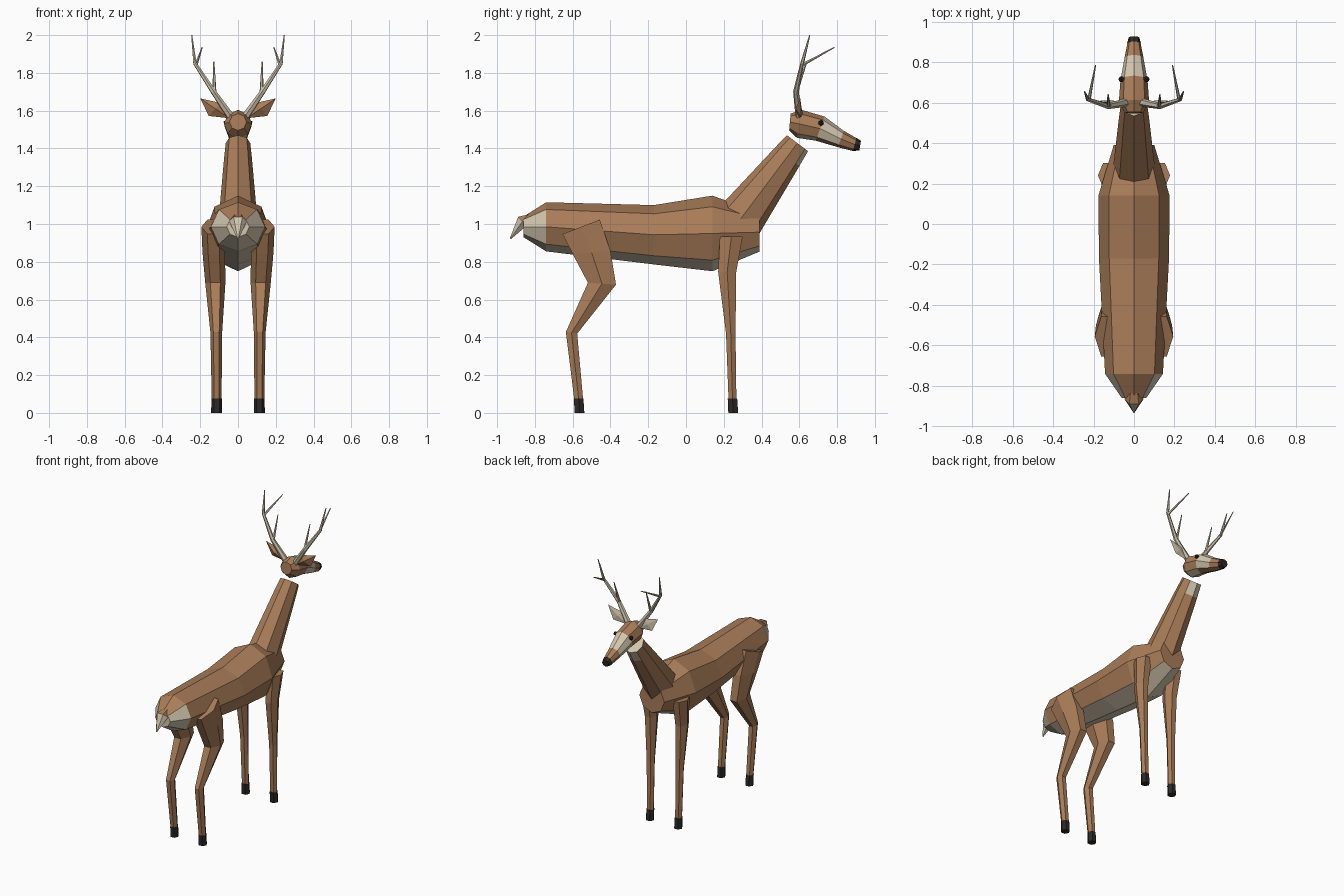
import bpy, bmesh, math
from mathutils import Vector

if "Cube" in bpy.data.objects:
    bpy.data.objects.remove(bpy.data.objects["Cube"])


def mat(name, rgb):
    m = bpy.data.materials.new(name)
    m.diffuse_color = (*rgb, 1)
    m.use_nodes = True
    m.node_tree.nodes["Principled BSDF"].inputs["Base Color"].default_value = m.diffuse_color
    return m


BROWN = mat("brown coat", (0.40, 0.205, 0.10))
CREAM = mat("cream fur", (0.66, 0.57, 0.43))
BLACK = mat("dark hoof", (0.025, 0.022, 0.02))
BONE = mat("antler bone", (0.60, 0.53, 0.40))


def add_object(name, data, mats, mirror=False):
    ob = bpy.data.objects.new(name, data)
    bpy.context.collection.objects.link(ob)
    for m in mats:
        data.materials.append(m)
    if mirror:
        ob.modifiers.new("mirror", 'MIRROR')
    return ob


def from_bmesh(name, bm, mats, mirror=False):
    bmesh.ops.recalc_face_normals(bm, faces=bm.faces)
    me = bpy.data.meshes.new(name)
    bm.to_mesh(me)
    bm.free()
    return add_object(name, me, mats, mirror)


def loft(name, rings, sides, mats, rule=None, mirror=False):
    """rings: (x, y, z, half width in x, half depth, angle of depth axis in the yz plane)
    rule(segment, side) gives the material; caps are segments -1 and len(rings)-1."""
    bm = bmesh.new()
    loops = []
    for x, y, z, w, d, a in rings:
        a = math.radians(a)
        up = Vector((0, math.cos(a), math.sin(a)))
        loop = []
        for k in range(sides):
            t = 2 * math.pi * k / sides
            loop.append(bm.verts.new(Vector((x, y, z)) + Vector((w * math.cos(t), 0, 0)) + up * d * math.sin(t)))
        loops.append(loop)
    rule = rule or (lambda s, k: 0)
    for s in range(len(loops) - 1):
        for k in range(sides):
            n = (k + 1) % sides
            f = bm.faces.new((loops[s][k], loops[s][n], loops[s + 1][n], loops[s + 1][k]))
            f.material_index = rule(s, k)
    bm.faces.new(loops[0]).material_index = rule(-1, 0)
    bm.faces.new(loops[-1]).material_index = rule(len(loops) - 1, 0)
    return from_bmesh(name, bm, mats, mirror)


# Body: cream rump and belly
def body_rule(s, k):
    if s == -1:
        return 1
    if s == 0:
        return 0 if k in (1, 2) else 1
    return 1 if k in (5, 6) and s < 4 else 0


loft("body", [
    (0, -0.86, 0.985, 0.06, 0.055, 90),
    (0, -0.74, 0.985, 0.143, 0.13, 90),
    (0, -0.17, 0.943, 0.173, 0.157, 90),
    (0, 0.14, 0.95, 0.176, 0.20, 90),
    (0, 0.39, 0.957, 0.10, 0.103, 90)], 8, [BROWN, CREAM], body_rule)

# Neck: cream throat patch and upper end
loft("neck", [
    (0, 0.266, 0.996, 0.105, 0.13, 143),
    (0, 0.536, 1.356, 0.073, 0.081, 143),
    (0, 0.59, 1.428, 0.065, 0.07, 143)], 8, [BROWN, CREAM],
    lambda s, k: 1 if s == 2 or (s == 1 and k in (5, 6)) else 0)

# Head: cream band on the muzzle, cream jaw
loft("head", [
    (0, 0.55, 1.54, 0.045, 0.045, 85),
    (0, 0.60, 1.53, 0.075, 0.075, 80),
    (0, 0.71, 1.505, 0.067, 0.068, 70),
    (0, 0.82, 1.45, 0.047, 0.046, 70),
    (0, 0.895, 1.42, 0.032, 0.035, 75)], 8, [BROWN, CREAM],
    lambda s, k: 1 if (s == 2 and k not in (5, 6)) or (s == 1 and k in (5, 6)) else 0)
loft("nose", [
    (0, 0.893, 1.421, 0.034, 0.036, 75),
    (0, 0.922, 1.415, 0.026, 0.026, 80)], 8, [BLACK])

# Eyes
bm = bmesh.new()
bmesh.ops.create_icosphere(bm, subdivisions=1, radius=0.016)
bmesh.ops.translate(bm, verts=bm.verts, vec=(0.062, 0.715, 1.535))
from_bmesh("eyes", bm, [BLACK], True)

# Ears: brown back, cream inner side facing forward
bm = bmesh.new()
outline = [bm.verts.new(p) for p in
           [(0.045, 0.60, 1.56), (0.155, 0.61, 1.572), (0.20, 0.605, 1.665), (0.09, 0.60, 1.64)]]
for mid_y, index in ((0.58, 0), (0.612, 1)):
    mid = bm.verts.new((0.12, mid_y, 1.61))
    for i in range(4):
        bm.faces.new((outline[i], outline[(i + 1) % 4], mid)).material_index = index
from_bmesh("ears", bm, [BROWN, CREAM], True)

# Antlers: beam and two tines, each point with its own radius
cu = bpy.data.curves.new("antlers", 'CURVE')
cu.dimensions = '3D'
cu.bevel_depth = 1.0
cu.bevel_resolution = 1
cu.use_fill_caps = True
for path in (
        [(0.04, 0.60, 1.57, 0.021), (0.13, 0.582, 1.70, 0.015), (0.228, 0.615, 1.85, 0.010), (0.245, 0.655, 2.0, 0.003)],
        [(0.125, 0.582, 1.695, 0.011), (0.128, 0.64, 1.86, 0.003)],
        [(0.223, 0.612, 1.84, 0.009), (0.19, 0.785, 1.935, 0.003)]):
    sp = cu.splines.new('POLY')
    sp.points.add(len(path) - 1)
    sp.use_smooth = False
    for pt, (x, y, z, r) in zip(sp.points, path):
        pt.co = (x, y, z, 1)
        pt.radius = r
add_object("antlers", cu, [BONE], True)

# Tail: brown root, cream tip
loft("tail", [
    (0, -0.80, 1.04, 0.025, 0.025, 70),
    (0, -0.865, 1.015, 0.047, 0.038, 135),
    (0, -0.93, 0.922, 0.004, 0.004, 145)], 6, [BROWN, CREAM],
    lambda s, k: 1 if s >= 1 else 0)

# Legs, six-sided, mirrored to both sides
loft("hind_legs", [
    (0.13, -0.555, 0.985, 0.064, 0.122, 21),
    (0.128, -0.50, 0.85, 0.060, 0.116, 5),
    (0.120, -0.445, 0.684, 0.053, 0.086, -4),
    (0.115, -0.606, 0.424, 0.031, 0.035, -8),
    (0.113, -0.568, 0.07, 0.026, 0.027, 0)], 6, [BROWN], None, True)
loft("front_legs", [
    (0.128, 0.24, 0.935, 0.050, 0.070, 0),
    (0.122, 0.218, 0.745, 0.042, 0.055, 0),
    (0.116, 0.237, 0.42, 0.030, 0.029, 0),
    (0.113, 0.246, 0.07, 0.026, 0.024, 0)], 6, [BROWN], None, True)

# Hooves
for name, y in (("hind_hooves", -0.568), ("front_hooves", 0.246)):
    loft(name, [
        (0.113, y, 0.075, 0.028, 0.029, 0),
        (0.113, y + 0.004, 0.0, 0.029, 0.030, 0)], 6, [BLACK], None, True)
